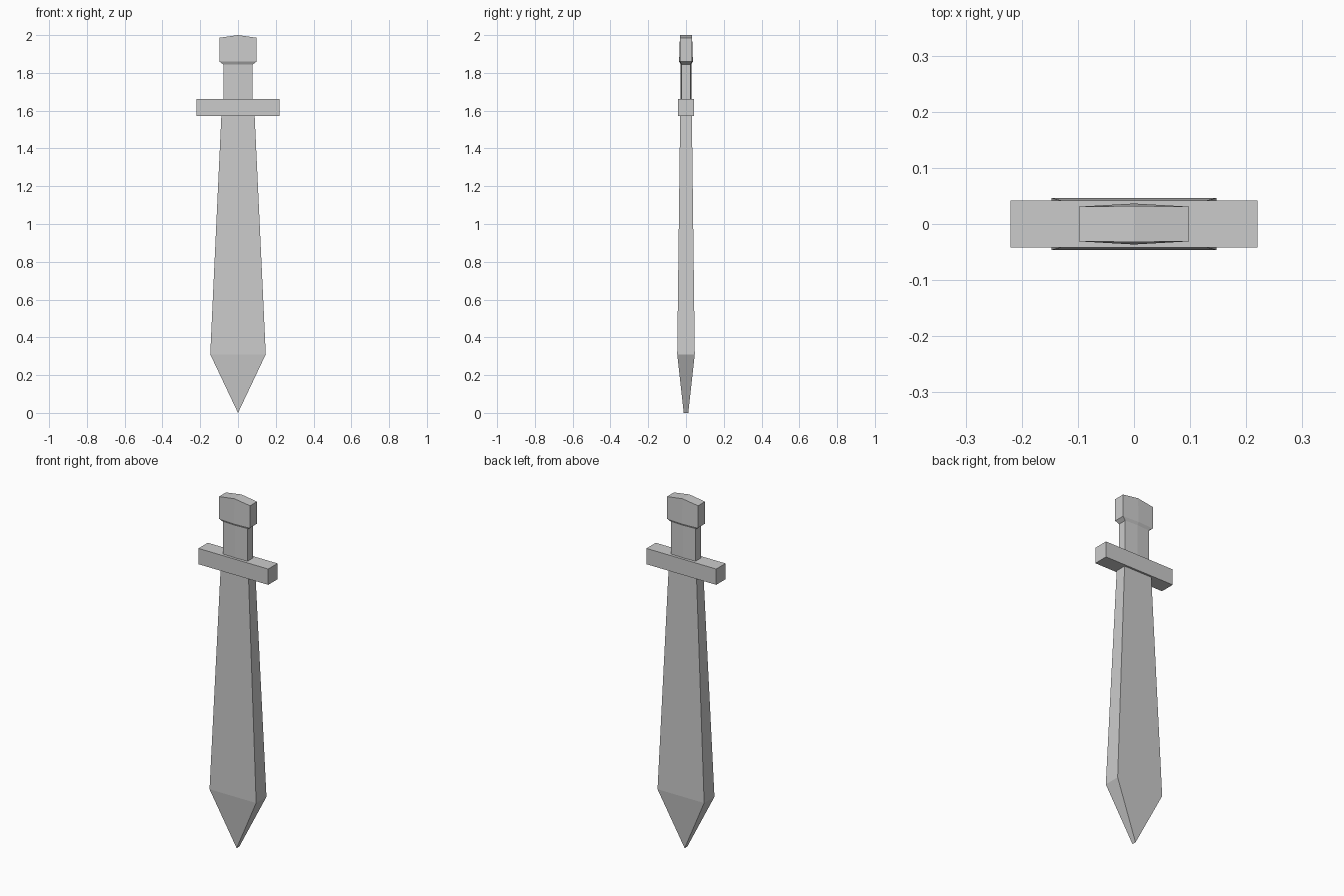
import bpy, bmesh

if "Cube" in bpy.data.objects:
    bpy.data.objects.remove(bpy.data.objects["Cube"])


def loft(name, rows, ridge=False):
    """Stack flat cross-sections; a row is (z, half width, edge half depth, centre half depth, centre z)."""
    bm = bmesh.new()
    rings = []
    for z, w, edge, mid, mid_z in rows:
        front = [(-w, -edge, z), (0, -mid, mid_z), (w, -edge, z)]
        if not ridge:
            front.pop(1)
        back = [(x, -y, h) for x, y, h in reversed(front)]
        rings.append([bm.verts.new(p) for p in front + back])
    n = len(rings[0])
    for a, b in zip(rings, rings[1:]):
        for i in range(n):
            j = (i + 1) % n
            bm.faces.new((a[i], a[j], b[j], b[i]))
    # End caps, split along the centre line when the section has a ridge
    for ring in (rings[0], rings[-1]):
        if ridge:
            bm.faces.new((ring[0], ring[1], ring[4], ring[5]))
            bm.faces.new((ring[1], ring[2], ring[3], ring[4]))
        else:
            bm.faces.new(ring)
    bmesh.ops.remove_doubles(bm, verts=bm.verts, dist=0.0001)
    bmesh.ops.recalc_face_normals(bm, faces=bm.faces)
    mesh = bpy.data.meshes.new(name)
    bm.to_mesh(mesh)
    bm.free()
    obj = bpy.data.objects.new(name, mesh)
    bpy.context.collection.objects.link(obj)
    return obj


def flat(z, w, d):
    return (z, w, d, d, z)


# Blade, widening down to the shoulders and ending in a chisel tip
loft("blade", [flat(0, 0, 0.012), flat(0.31, 0.147, 0.0465), flat(1.575, 0.088, 0.031)])

# Cross guard
loft("guard", [flat(1.572, 0.22, 0.042), flat(1.662, 0.22, 0.042)])

# Grip flaring into the ridged pommel with a peaked top
loft("grip_and_pommel", [
    (1.66, 0.078, 0.024, 0.028, 1.66),
    (1.845, 0.078, 0.024, 0.028, 1.845),
    (1.86, 0.098, 0.031, 0.0365, 1.86),
    (1.986, 0.098, 0.031, 0.032, 2.0),
], ridge=True)
